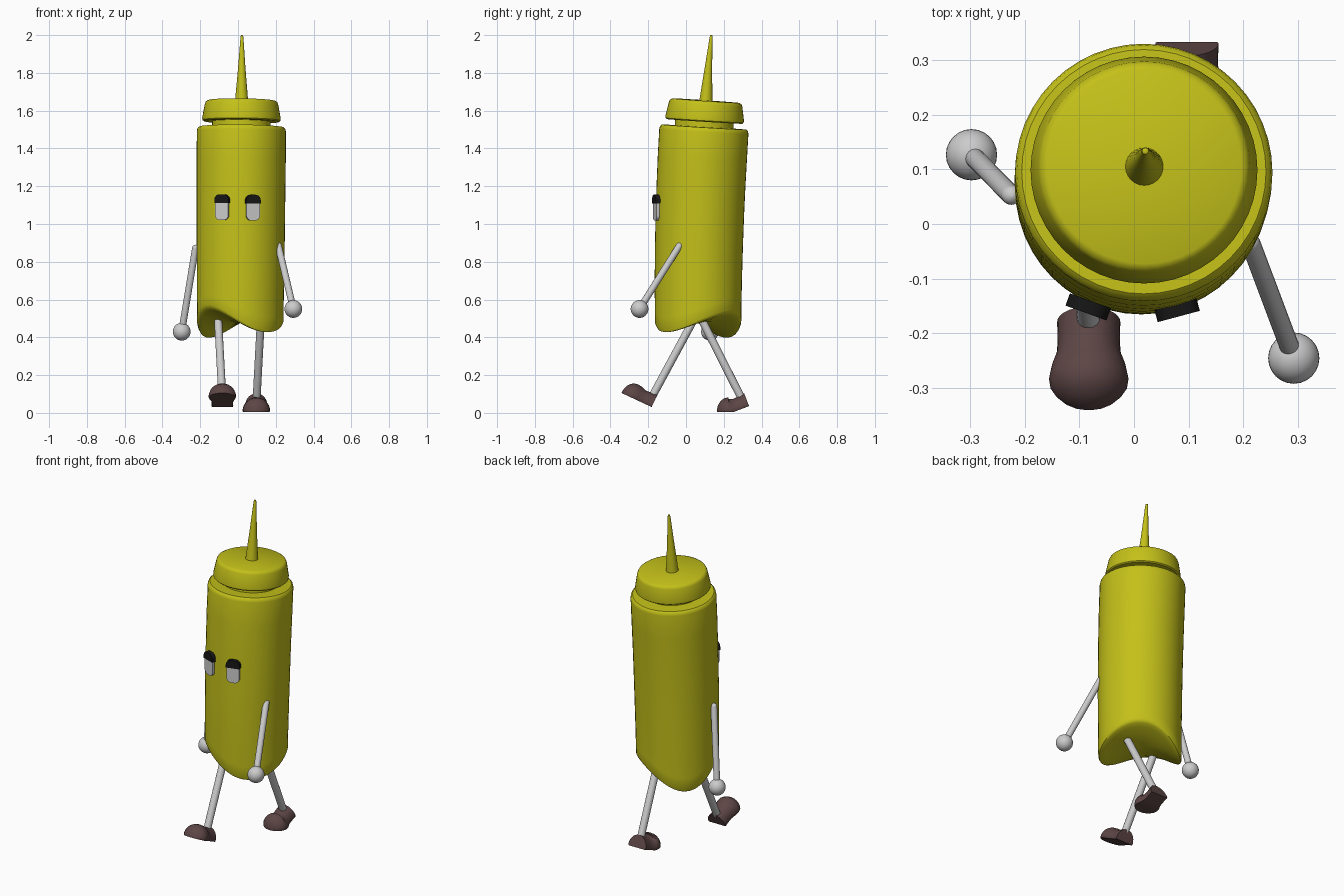
import bpy, bmesh
from math import sin, cos, pi, radians
from mathutils import Vector, Matrix

if "Cube" in bpy.data.objects:
    bpy.data.objects.remove(bpy.data.objects["Cube"])


def material(name, color):
    m = bpy.data.materials.new(name)
    m.diffuse_color = (*color, 1)
    m.use_nodes = True
    m.node_tree.nodes["Principled BSDF"].inputs["Base Color"].default_value = m.diffuse_color
    return m


YELLOW = material("yellow_plastic", (0.55, 0.53, 0.01))
BROWN = material("brown_leather", (0.11, 0.06, 0.06))
BLACK = material("black", (0.008, 0.008, 0.008))


def loft(name, rings, mat=None, angle=40):
    """Skin a list of equally long closed rings and cap both ends."""
    bm = bmesh.new()
    vs = [[bm.verts.new(p) for p in ring] for ring in rings]
    n = len(vs[0])
    for a, b in zip(vs, vs[1:]):
        for i in range(n):
            j = (i + 1) % n
            bm.faces.new((a[i], a[j], b[j], b[i]))
    bm.faces.new(vs[0][::-1])
    bm.faces.new(vs[-1])
    bmesh.ops.recalc_face_normals(bm, faces=bm.faces)
    me = bpy.data.meshes.new(name)
    bm.to_mesh(me)
    bm.free()
    ob = bpy.data.objects.new(name, me)
    bpy.context.collection.objects.link(ob)
    if mat:
        me.materials.append(mat)
    bpy.ops.object.select_all(action='DESELECT')
    ob.select_set(True)
    bpy.context.view_layer.objects.active = ob
    bpy.ops.object.shade_smooth_by_angle(angle=radians(angle))
    return ob


def bent(x, y, z):
    """Backward lean that grows towards the top."""
    t = (z - 0.5) / 1.5
    return Vector((x + 0.012 + 0.009 * t, y + 0.064 + 0.07 * t * t, z - 0.09 * t * y - 0.015 * t * x))


def lathe(name, profile, n=48, twist=False):
    rings = []
    for r, z in profile:
        ring = []
        for i in range(n):
            a = 2 * pi * i / n
            p = bent(r * cos(a), r * sin(a), z)
            if twist:  # hips swing the lower rim into a saddle
                amp = 0.068 - 0.022 * cos(a)
                p.z += amp * sin(2 * a) * min(1, r / 0.228) ** 2 * max(0, min(1, 1 - (z - 0.49) / 0.4))
            ring.append(p)
        rings.append(ring)
    return loft(name, rings, YELLOW)


# bottle with saddle-shaped underside
lathe("bottle_body",
      [(r, 0.475) for r in (0.004, 0.05, 0.1, 0.15, 0.19, 0.215)]
      + [(0.224, 0.479), (0.229, 0.49), (0.229, 0.55), (0.23, 0.62), (0.231, 0.7), (0.232, 0.8),
         (0.233, 0.9), (0.234, 1.05), (0.235, 1.2), (0.236, 1.35), (0.236, 1.49), (0.233, 1.505),
         (0.224, 1.513), (0.004, 1.516)], twist=True)

# screw cap and neck
lathe("bottle_cap", [(0.004, 1.5), (0.155, 1.5), (0.155, 1.543), (0.2, 1.543), (0.207, 1.549), (0.208, 1.56),
                     (0.194, 1.635), (0.189, 1.647), (0.178, 1.653), (0.004, 1.654)])

# pointed nozzle
lathe("nozzle", [(0.036, 1.64), (0.034, 1.66), (0.02, 1.82), (0.008, 1.985), (0.006, 1.998), (0.003, 2.0)], n=24)


def limb(name, a, b, r):
    """Tube from a to b with a rounded start."""
    a, b = Vector(a), Vector(b)
    rot = (b - a).to_track_quat('Z', 'Y')
    length = (b - a).length
    prof = [(r * sin(q), r * (1 - cos(q))) for q in (0.1, 0.5, 0.9, 1.25, pi / 2)] + [(r, length)]
    loft(name, [[a + rot @ Vector((s * cos(2 * pi * i / 16), s * sin(2 * pi * i / 16), h)) for i in range(16)]
                for s, h in prof])


def hand(name, pos):
    bpy.ops.mesh.primitive_uv_sphere_add(segments=24, ring_count=16, radius=0.047, location=pos)
    bpy.context.object.name = name
    bpy.ops.object.shade_smooth()


# arms, hands, legs
for side, shoulder, wrist in (("left", (0.21, -0.025, 0.9), (0.293, -0.246, 0.55)),
                              ("right", (-0.222, 0.05, 0.89), (-0.298, 0.127, 0.43))):
    limb(side + "_arm", shoulder, wrist, 0.018)
    hand(side + "_hand", wrist)
limb("right_leg", (-0.106, 0.05, 0.51), (-0.083, -0.18, 0.085), 0.021)
limb("left_leg", (0.123, 0.065, 0.53), (0.098, 0.3, 0.065), 0.021)


def shoe(name, x, heel, pitch_heel, pitch_toe):
    """Domed shoe lofted along its sole from heel to toe; pitches are degrees upward."""
    sections = [(0, 0.058, 0.066), (0.04, 0.057, 0.062), (0.065, 0.059, 0.06), (0.09, 0.068, 0.069),
                (0.115, 0.073, 0.072), (0.135, 0.07, 0.069), (0.152, 0.059, 0.058),
                (0.165, 0.043, 0.042), (0.173, 0.024, 0.024), (0.176, 0.004, 0.006)]
    pos, last, rings = Vector((x, *heel)), 0, []
    for u, w, h in sections:
        pitch = radians(pitch_heel if u < 0.1 else pitch_toe)
        fwd = Vector((0, -cos(pitch), sin(pitch)))
        up = Vector((0, sin(pitch), cos(pitch)))
        pos = pos + fwd * (u - last)
        last = u
        ring = [pos + Vector((w * cos(pi * i / 14), 0, 0)) + up * (0.006 + h * sin(pi * i / 14)) for i in range(15)]
        ring += [pos + Vector((s * w * 0.95, 0, 0)) for s in (-1, -0.33, 0.33, 1)]
        rings.append(ring)
    loft(name, rings, BROWN, 50)


# shoes: one lifted at the toe, one rolling off the heel
shoe("right_shoe", -0.083, (-0.182, 0.031), 25, 25)
shoe("left_shoe", 0.097, (0.334, 0.036), -21, 0)


def plate(name, outline, depth, place, mat=None):
    loft(name, [[place @ Vector((px, d, pz)) for px, pz in outline] for d in (-depth / 2, depth / 2)], mat, 30)


def rounded(w, z_flat, z_round, r):
    """Outline with one flat end and one end with rounded corners."""
    s = 1 if z_round > z_flat else -1
    pts = [(w, z_flat)]
    for side in (1, -1):
        arc = [(side * (w - r + r * cos(q * pi / 12)), z_round - s * r * (1 - sin(q * pi / 12))) for q in range(7)]
        pts += arc if side > 0 else arc[::-1]
    return pts + [(-w, z_flat)]


# half-lidded eyes set around the front of the bottle
for side, pos, turn in (("right", (-0.084, -0.152, 1.09), -20), ("left", (0.079, -0.158, 1.088), 15)):
    place = Matrix.Translation(pos) @ Matrix.Rotation(radians(turn), 4, 'Z')
    plate(side + "_eye", rounded(0.037, 0.03, -0.07, 0.028), 0.016, place)
    plate(side + "_eyelid", rounded(0.04, 0.02, 0.067, 0.03), 0.024, place, BLACK)
